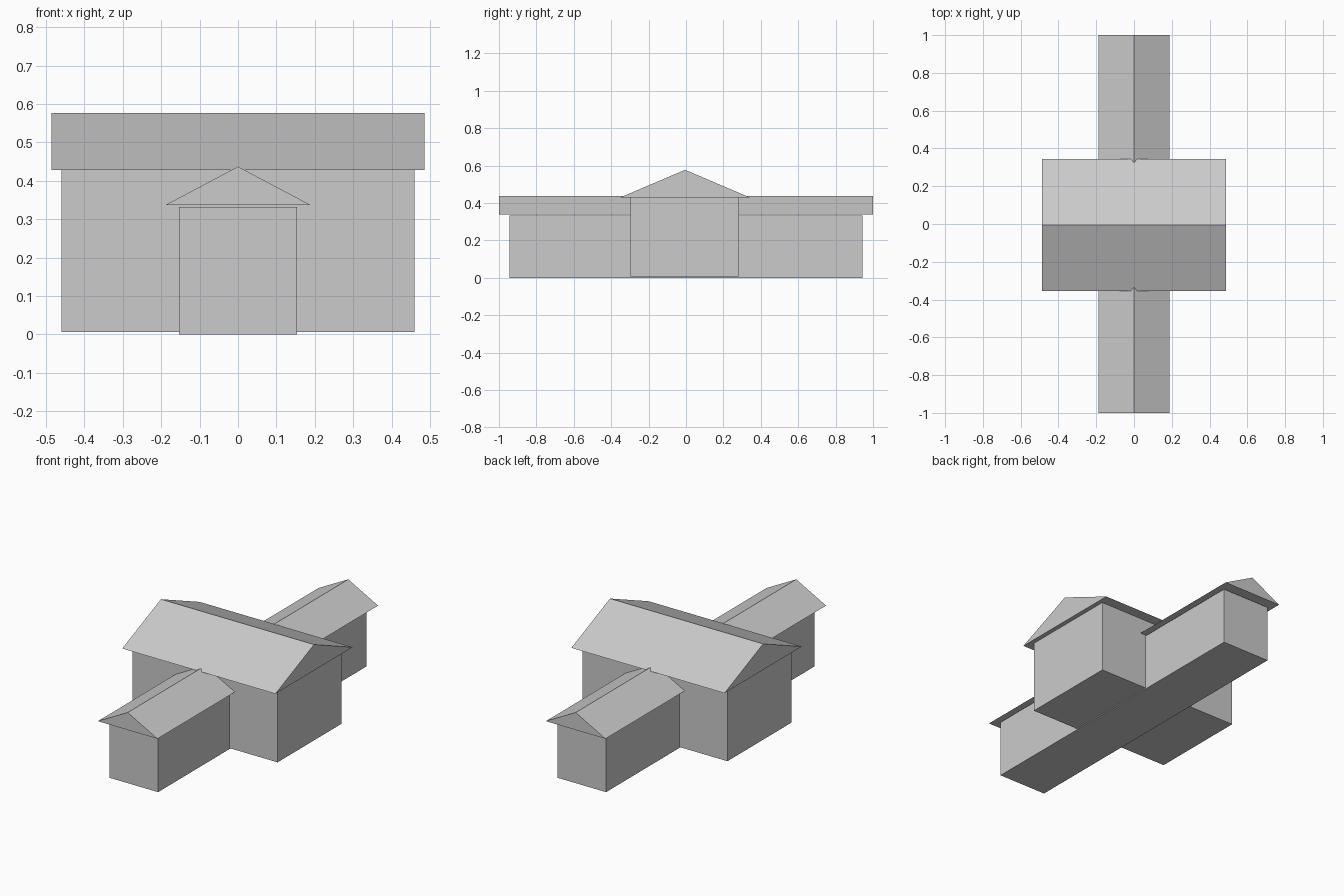
import bpy
import bmesh

cube = bpy.data.objects.get("Cube")
if cube:
    bpy.data.objects.remove(cube, do_unlink=True)

grey = bpy.data.materials.new("plain_grey")
grey.use_nodes = True
grey.diffuse_color = (0.6, 0.6, 0.6, 1)
grey.node_tree.nodes["Principled BSDF"].inputs["Base Color"].default_value = grey.diffuse_color


def prism(name, profile, axis, start, end):
    """Extrude a (sideways, z) profile along the x or y axis."""
    bm = bmesh.new()
    place = (lambda s, z: (start, s, z)) if axis == "x" else (lambda s, z: (s, start, z))
    face = bm.faces.new([bm.verts.new(place(s, z)) for s, z in profile])
    result = bmesh.ops.extrude_face_region(bm, geom=[face])
    moved = [v for v in result["geom"] if isinstance(v, bmesh.types.BMVert)]
    length = end - start
    bmesh.ops.translate(bm, verts=moved, vec=(length, 0, 0) if axis == "x" else (0, length, 0))
    bmesh.ops.recalc_face_normals(bm, faces=bm.faces)
    mesh = bpy.data.meshes.new(name)
    bm.to_mesh(mesh)
    bm.free()
    mesh.materials.append(grey)
    obj = bpy.data.objects.new(name, mesh)
    bpy.context.collection.objects.link(obj)
    return obj


def walls(name, axis, s0, s1, z0, z1, start, end):
    return prism(name, [(s0, z0), (s1, z0), (s1, z1), (s0, z1)], axis, start, end)


def gable_roof(name, axis, s0, s1, eave, ridge, start, end):
    return prism(name, [(s0, eave), (s1, eave), ((s0 + s1) / 2, ridge)], axis, start, end)


# Tall central hall, ridge running left to right
walls("hall_walls", "x", -0.298, 0.281, 0.006, 0.43, -0.46, 0.46)
gable_roof("hall_roof", "x", -0.355, 0.345, 0.428, 0.577, -0.486, 0.486)

# Long low wing passing through the hall, front to back
walls("wing_walls", "y", -0.154, 0.154, 0, 0.332, -0.944, 0.944)
gable_roof("wing_roof", "y", -0.189, 0.189, 0.337, 0.437, -1, 1)
